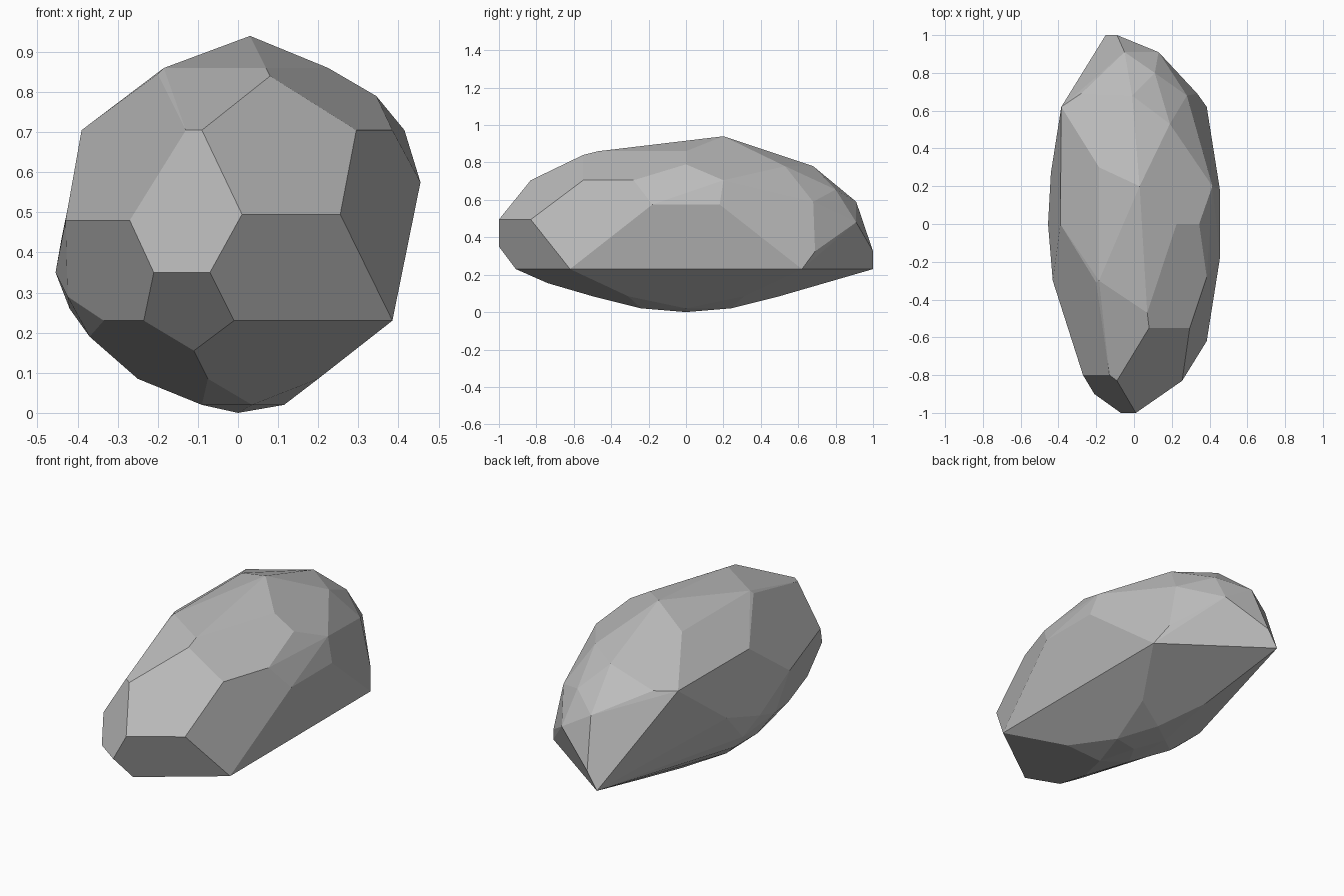
import bpy
import bmesh
from math import radians

# Remove the default object
default_object = bpy.data.objects.get("Cube")
if default_object:
    bpy.data.objects.remove(default_object, do_unlink=True)

# Corners of the boulder, grouped by height: {height: [(x, y), ...]}
mirrored_corners = {
    .02: [(.035, .24), (-.09, .15)],
    .085: [(.2, .31), (-.075, .5)],
    .19: [(-.37, .1)],
    .23: [(.385, .62)],
    .575: [(.455, .18)],
    .86: [(-.185, .3)],
}

underside_corners = {
    0: [(0, 0)],
    .02: [(.115, 0)],
    .085: [(-.25, 0)],
    .155: [(-.11, -.74)],
    .23: [(-.01, -.91), (-.235, -.735), (-.335, -.42), (-.15, 1)],
    .26: [(-.42, .1)],
    .29: [(-.425, -.18)],
}

flank_corners = {
    .325: [(-.09, 1), (.335, .69)],
    .35: [(-.07, -1), (-.21, -.9), (-.455, 0)],
    .435: [(-.44, .27)],
    .48: [(-.27, -.8), (-.43, -.3), (.13, .91)],
    .495: [(.01, -1), (.255, -.83)],
    .59: [(-.05, .91), (.28, .68)],
}

crown_corners = {
    .655: [(.11, .8)],
    .705: [(-.13, -.8), (-.09, -.83), (.295, -.55), (.385, -.28),
           (.415, .2), (-.39, 0), (-.385, .62), (-.28, .69)],
    .78: [(-.01, .68), (.19, .53)],
    .79: [(.345, 0)],
    .84: [(.08, -.55)],
    .845: [(-.2, -.31)],
    .86: [(.225, 0), (.07, -.47)],
    .94: [(.03, .2)],
}


def add_corners(mesh, levels, mirror=False):
    """Add one vertex per corner, and its front-to-back twin if asked."""
    for height, corners in levels.items():
        for x, y in corners:
            mesh.verts.new((x, y, height))
            if mirror:
                mesh.verts.new((x, -y, height))


def make_material(name, shade):
    """Make a matte grey material."""
    material = bpy.data.materials.new(name)
    material.use_nodes = True
    colour = (shade, shade, shade, 1)
    material.diffuse_color = colour
    shader = material.node_tree.nodes["Principled BSDF"]
    shader.inputs["Base Color"].default_value = colour
    shader.inputs["Roughness"].default_value = .9
    return material


# Wrap the corners in a faceted shell
boulder_bmesh = bmesh.new()
add_corners(boulder_bmesh, mirrored_corners, mirror=True)
for level_group in (underside_corners, flank_corners, crown_corners):
    add_corners(boulder_bmesh, level_group)
bmesh.ops.convex_hull(boulder_bmesh, input=boulder_bmesh.verts[:])
loose_corners = [v for v in boulder_bmesh.verts if not v.link_faces]
bmesh.ops.delete(boulder_bmesh, geom=loose_corners, context="VERTS")

# Merge nearly level triangles into broad flat facets
bmesh.ops.dissolve_limit(
    boulder_bmesh,
    angle_limit=radians(5),
    verts=boulder_bmesh.verts[:],
    edges=boulder_bmesh.edges[:],
)
bmesh.ops.recalc_face_normals(boulder_bmesh, faces=boulder_bmesh.faces[:])
for face in boulder_bmesh.faces:
    face.smooth = False

# Place the boulder in the scene
boulder_mesh = bpy.data.meshes.new("boulder")
boulder_bmesh.to_mesh(boulder_mesh)
boulder_bmesh.free()
boulder_mesh.materials.append(make_material("stone_grey", .5))
boulder = bpy.data.objects.new("boulder", boulder_mesh)
bpy.context.scene.collection.objects.link(boulder)
